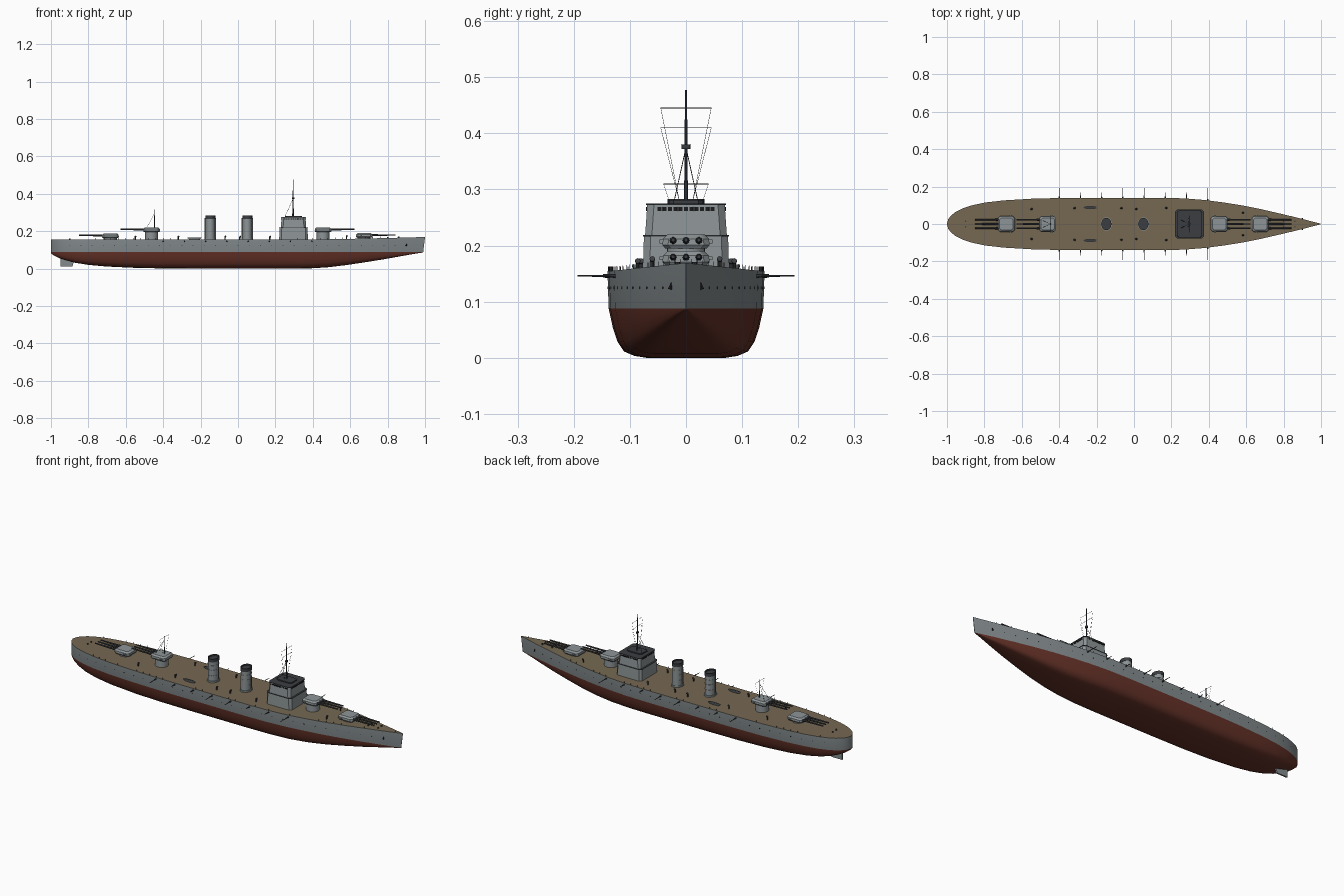
import bpy, bmesh, math
from mathutils import Vector

if "Cube" in bpy.data.objects:
    bpy.data.objects.remove(bpy.data.objects["Cube"])

def mat(name, r, g, b):
    m = bpy.data.materials.new(name)
    m.diffuse_color = (r, g, b, 1)
    m.use_nodes = True
    m.node_tree.nodes["Principled BSDF"].inputs["Base Color"].default_value = m.diffuse_color
    return m

GREY = mat("hull grey", 0.23, 0.26, 0.27)
LIGHT = mat("upper grey", 0.27, 0.30, 0.31)
RED = mat("antifouling red", 0.13, 0.032, 0.021)
WOOD = mat("deck wood", 0.18, 0.14, 0.085)
DARK = mat("dark grey", 0.045, 0.048, 0.055)
BLACK = mat("black", 0.012, 0.012, 0.013)

# ---------- helpers ----------
def finish(name, bm, *mats, angle=30):
    bmesh.ops.recalc_face_normals(bm, faces=bm.faces)
    me = bpy.data.meshes.new(name)
    bm.to_mesh(me)
    bm.free()
    for m in mats:
        me.materials.append(m)
    ob = bpy.data.objects.new(name, me)
    bpy.context.collection.objects.link(ob)
    bpy.ops.object.select_all(action='DESELECT')
    ob.select_set(True)
    bpy.context.view_layer.objects.active = ob
    bpy.ops.object.shade_smooth_by_angle(angle=math.radians(angle))
    return ob

def skin(bm, rings, mi=0):
    """Join closed rings of points and cap both ends."""
    vs = [[bm.verts.new(p) for p in r] for r in rings]
    n = len(vs[0])
    fs = [bm.faces.new((a[i], a[(i + 1) % n], b[(i + 1) % n], b[i]))
          for a, b in zip(vs, vs[1:]) for i in range(n)]
    fs += [bm.faces.new(vs[0]), bm.faces.new(vs[-1])]
    for f in fs:
        f.material_index = mi

def rod(bm, a, b, r1, r2=None, n=8, mi=0):
    a, b = Vector(a), Vector(b)
    r2 = r1 if r2 is None else r2
    q = (b - a).to_track_quat('Z', 'Y')
    ring = lambda c, r: [c + q @ Vector((r * math.cos(t * math.tau / n), r * math.sin(t * math.tau / n), 0)) for t in range(n)]
    skin(bm, [ring(a, r1), ring(b, r2)], mi)

def block(bm, cx, cy, levels, ch=0.0, mi=0):
    """Stack of chamfered rectangles: levels of (z, half x, half y)."""
    rings = []
    for z, hx, hy in levels:
        c = max(ch, 0.0001)
        rings.append([(cx + x, cy + y, z) for x, y in (
            (hx, -hy + c), (hx, hy - c), (hx - c, hy), (-hx + c, hy),
            (-hx, hy - c), (-hx, -hy + c), (-hx + c, -hy), (hx - c, -hy))])
    skin(bm, rings, mi)

def oval(bm, cx, cy, levels, n=24, mi=0):
    skin(bm, [[(cx + rx * math.cos(i * math.tau / n), cy + ry * math.sin(i * math.tau / n), z)
               for i in range(n)] for z, rx, ry in levels], mi)

# ---------- hull ----------
WL = 0.088
# station x, half beam, keel height
ST = [(-1, 0.004, .083), (-.993, .026, .076), (-.98, .043, .068), (-.955, .064, .056), (-.92, .082, .044),
      (-.87, .099, .031), (-.8, .114, .02), (-.7, .126, .011), (-.55, .135, .004), (-.4, .139, .001), (-.2, .14, 0),
      (0, .14, 0), (.15, .14, 0), (.27, .137, 0), (.38, .128, .001), (.48, .115, .007), (.58, .099, .019),
      (.68, .079, .034), (.78, .056, .05), (.88, .032, .067), (.95, .014, .079), (1, .0008, .086)]
SECTION = [(.5, .0), (.66, .04), (.79, .13), (.87, .32), (.93, .6), (.985, 1)]

def beam(x):
    for (x0, w0, _), (x1, w1, _) in zip(ST, ST[1:]):
        if x <= x1:
            return w0 + (w1 - w0) * (x - x0) / (x1 - x0)
    return 0

def deck_z(x):
    return 0.155 + 0.014 * max(0, (x - .35) / .65) ** 1.3

bm = bmesh.new()
rings = []
for x, w, k in ST:
    rake = 0.12 * max(0, (x - .8) / .2)
    half = [(w * a, k + (WL - k) * b) for a, b in SECTION] + [(w, deck_z(x))]
    pts = [(0, k)] + half + [(-y, z) for y, z in reversed(half)]
    rings.append([(x + rake * (z - deck_z(x)), y, z) for y, z in pts])
skin(bm, rings)
bm.normal_update()
for f in bm.faces:
    zs = [v.co.z for v in f.verts]
    if min(zs) > 0.15:
        f.material_index = 2
    elif sum(zs) / len(zs) < WL - .0001:
        f.material_index = 1
finish("hull", bm, GREY, RED, WOOD, angle=35)

# rudder
bm = bmesh.new()
skin(bm, [[(-.95, s * .004, .012), (-.885, s * .004, .012), (-.875, s * .004, .05), (-.95, s * .004, .07)] for s in (-1, 1)])
finish("rudder", bm, GREY)

# ---------- main turrets ----------
for name, x, base, d in (("fore_turret_low", .675, .165, 1), ("fore_turret_high", .455, .195, 1),
                         ("aft_turret_high", -.462, .195, -1), ("aft_turret_low", -.682, .163, -1)):
    bm = bmesh.new()
    oval(bm, x, 0, [(.15, .034, .034), (base + .002, .034, .034)])
    block(bm, x, 0, [(base, .041, .037), (base + .006, .045, .042), (base + .017, .044, .041), (base + .025, .036, .033)], .01)
    for s in (-1, 1):
        block(bm, x - d * .022, s * .042, [(base + .009, .006, .005), (base + .016, .006, .005)])
    for y in (-.023, 0, .023):
        z = base + .014
        rod(bm, (x + d * .035, y, z), (x + d * .06, y, z), .0065, .0055, 10, 1)
        rod(bm, (x + d * .06, y, z), (x + d * .167, y, z + .001), .005, .0035, 10, 1)
    finish(name, bm, LIGHT, DARK)

# ---------- bridge ----------
bm = bmesh.new()
block(bm, .297, 0, [(.15, .077, .077), (.216, .075, .075)], .012)
block(bm, .297, 0, [(.216, .068, .073), (.273, .064, .069)], .012)
finish("bridge", bm, LIGHT)
bm = bmesh.new()
block(bm, .297, 0, [(.216, .077, .077), (.2185, .077, .077)], .012)
block(bm, .297, 0, [(.272, .067, .071), (.275, .067, .071)], .012)
block(bm, .297, 0, [(.275, .045, .03), (.281, .045, .03)], .008)
finish("bridge_roof", bm, DARK)
bm = bmesh.new()
for i in range(-5, 6):
    for s in (-1, 1):
        block(bm, .297 + s * .065, i * .0095, [(.262, .0012, .0035), (.269, .0012, .0035)])
        block(bm, .297 + i * .0095, s * .07, [(.262, .0035, .0012), (.269, .0035, .0012)])
finish("bridge_windows", bm, BLACK)

# ---------- funnels ----------
for name, x in (("fore_funnel", .05), ("aft_funnel", -.148)):
    bm = bmesh.new()
    oval(bm, x, 0, [(.15, .026, .032), (.266, .025, .031)])
    oval(bm, x, 0, [(.15, .03, .036), (.163, .03, .036)])
    oval(bm, x, 0, [(.266, .027, .033), (.283, .027, .033), (.283, .022, .028), (.276, .022, .028)], mi=1)
    for z in (.19, .22, .245):
        oval(bm, x, 0, [(z, .0265, .0325), (z + .002, .0265, .0325)])
    for s in (-1, 1):
        rod(bm, (x + s * .028, 0, .15), (x + s * .028, 0, .27), .0025, n=6)
    finish(name, bm, LIGHT, DARK)

# ---------- masts with yards and stays ----------
bm = bmesh.new()
rod(bm, (.295, 0, .27), (.295, 0, .477), .0035, .0018)
oval(bm, .295, 0, [(.372, .006, .008), (.38, .007, .009)], 10)
for z, h in ((.445, .045), (.41, .045)):
    rod(bm, (.295, -h, z), (.295, h, z), .0008, n=4)
    for s in (-1, 1):
        rod(bm, (.295, s * h, z), (.29, s * .012, .28), .0004, n=3)
for s in (-1, 1):
    rod(bm, (.295, 0, .375), (.25, s * .022, .275), .0008, n=4)
finish("fore_mast", bm, DARK)
bm = bmesh.new()
rod(bm, (-.447, 0, .215), (-.447, 0, .316), .0028, .0015)
rod(bm, (-.447, -.04, .31), (-.447, .04, .31), .0008, n=4)
for s in (-1, 1):
    rod(bm, (-.447, 0, .295), (-.488, s * .018, .218), .0007, n=4)
    rod(bm, (-.447, s * .04, .31), (-.447, s * .01, .22), .0004, n=3)
finish("aft_mast", bm, DARK)

# ---------- secondary guns along both sides ----------
bm = bmesh.new()
for i in range(8):
    x = -.4 + i * .1135
    tip = .193 if i in (0, 3, 4, 7) else .168
    for s in (-1, 1):
        w = beam(x)
        rod(bm, (x, s * (w - .006), .146), (x, s * (w + .008), .146), .004, .003, 8)
        rod(bm, (x, s * w, .146), (x, s * tip, .146), .002, .0015, 6)
finish("secondary_guns", bm, DARK)

# ---------- deck fittings ----------
bm = bmesh.new()
for s in (-1, 1):
    hull = [(.156, .028, .004), (.162, .036, .008), (.166, .037, .0085)]
    oval(bm, -.233, s * .088, hull, 16)
    oval(bm, -.233, s * .088, [(.1655, .032, .006), (.1665, .032, .006)], 16, 1)
finish("boats", bm, LIGHT, DARK)
bm = bmesh.new()
for x, y in ((.01, .08), (.17, .086), (.58, .06), (-.07, .085), (-.32, .085), (-.55, .08)):
    for s in (-1, 1):
        z = deck_z(x)
        rod(bm, (x, s * y, z - .003), (x, s * y, z + .014), .0035)
        rod(bm, (x - .002, s * y, z + .014), (x + .006, s * y, z + .018), .004, .005)
for x in (.8, .86, -.9):
    for s in (-1, 1):
        rod(bm, (x, s * .015, deck_z(x) - .003), (x, s * .015, deck_z(x) + .006), .004)
finish("ventilators_and_bollards", bm, DARK)

# railing posts
bm = bmesh.new()
for i in range(49):
    x = -.96 + i * .04
    for s in (-1, 1):
        y = s * max(beam(x) - .002, 0)
        rod(bm, (x, y, deck_z(x) - .002), (x, y, deck_z(x) + .008), .0006, n=4)
finish("railing_posts", bm, DARK)

# portholes and anchors
bm = bmesh.new()
for i in range(30):
    x = -.9 + i * .06
    for s in (-1, 1):
        y = beam(x) * (.985 + .015 * (.125 - WL) / (deck_z(x) - WL))
        rod(bm, (x, s * (y - .003), .125), (x, s * (y + .0008), .125), .0022)
for s in (-1, 1):
    y = beam(.9)
    rod(bm, (.9, s * (y - .002), .134), (.9, s * (y + .002), .122), .002, .004, 6)
finish("portholes_and_anchors", bm, BLACK)
